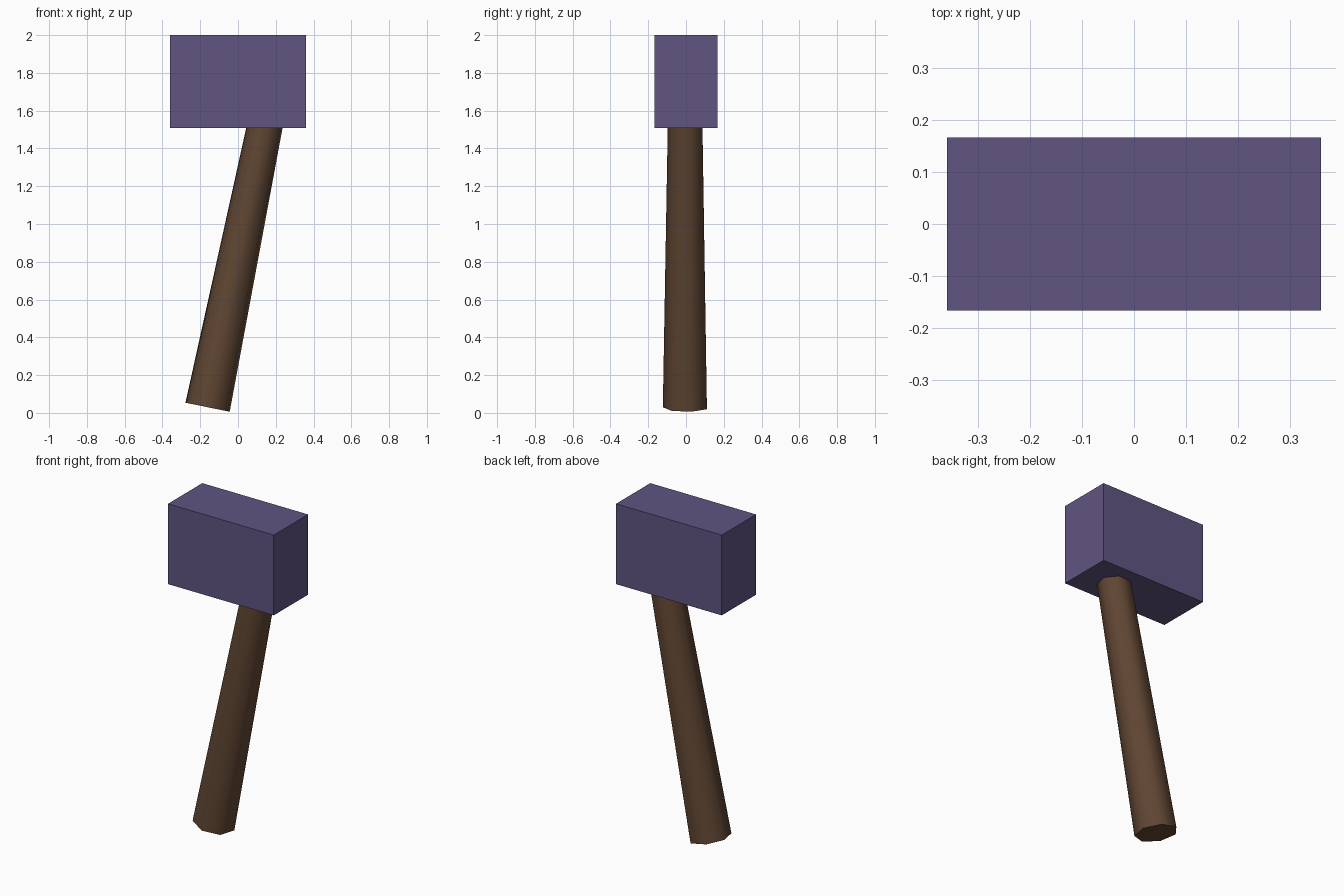
import bpy
import bmesh
from math import sin, cos, pi, radians, atan
from mathutils import Matrix

if "Cube" in bpy.data.objects:
    bpy.data.objects.remove(bpy.data.objects["Cube"])


def material(name, rgb):
    m = bpy.data.materials.new(name)
    m.diffuse_color = (*rgb, 1.0)
    m.use_nodes = True
    m.node_tree.nodes["Principled BSDF"].inputs["Base Color"].default_value = m.diffuse_color
    return m


def add_object(name, bm, mat):
    bmesh.ops.recalc_face_normals(bm, faces=bm.faces)
    mesh = bpy.data.meshes.new(name)
    bm.to_mesh(mesh)
    bm.free()
    mesh.materials.append(mat)
    ob = bpy.data.objects.new(name, mesh)
    bpy.context.collection.objects.link(ob)
    return ob


# Head: plain block
bm = bmesh.new()
bmesh.ops.create_cube(bm, size=1.0, matrix=Matrix.Translation((0, 0, 1.7535))
                      @ Matrix.Diagonal((0.718, 0.332, 0.493, 1)))
add_object("head", bm, material("purple_head", (0.115, 0.09, 0.22)))

# Handle: tapered seven-sided shaft, one corner towards the front
SIDES, LENGTH = 7, 1.62
bm = bmesh.new()
rings = []
for radius, z in ((0.1226, 0.0), (0.0948, LENGTH)):
    angles = [-pi / 2 + 2 * pi * i / SIDES for i in range(SIDES)]
    rings.append([bm.verts.new((radius * cos(a), radius * sin(a), z)) for a in angles])
low, high = rings
for i in range(SIDES):
    j = (i + 1) % SIDES
    bm.faces.new((low[i], low[j], high[j], high[i]))
bm.faces.new(low[::-1])
bm.faces.new(high)

# Lean the handle to the right and sink its top into the head
bmesh.ops.transform(bm, verts=bm.verts, matrix=Matrix.Translation((-0.161, 0, 0.03))
                    @ Matrix.Rotation(atan(0.2036), 4, 'Y'))
handle = add_object("handle", bm, material("brown_wood", (0.115, 0.06, 0.032)))

bpy.ops.object.select_all(action='DESELECT')
handle.select_set(True)
bpy.context.view_layer.objects.active = handle
bpy.ops.object.shade_smooth_by_angle(angle=radians(60))
